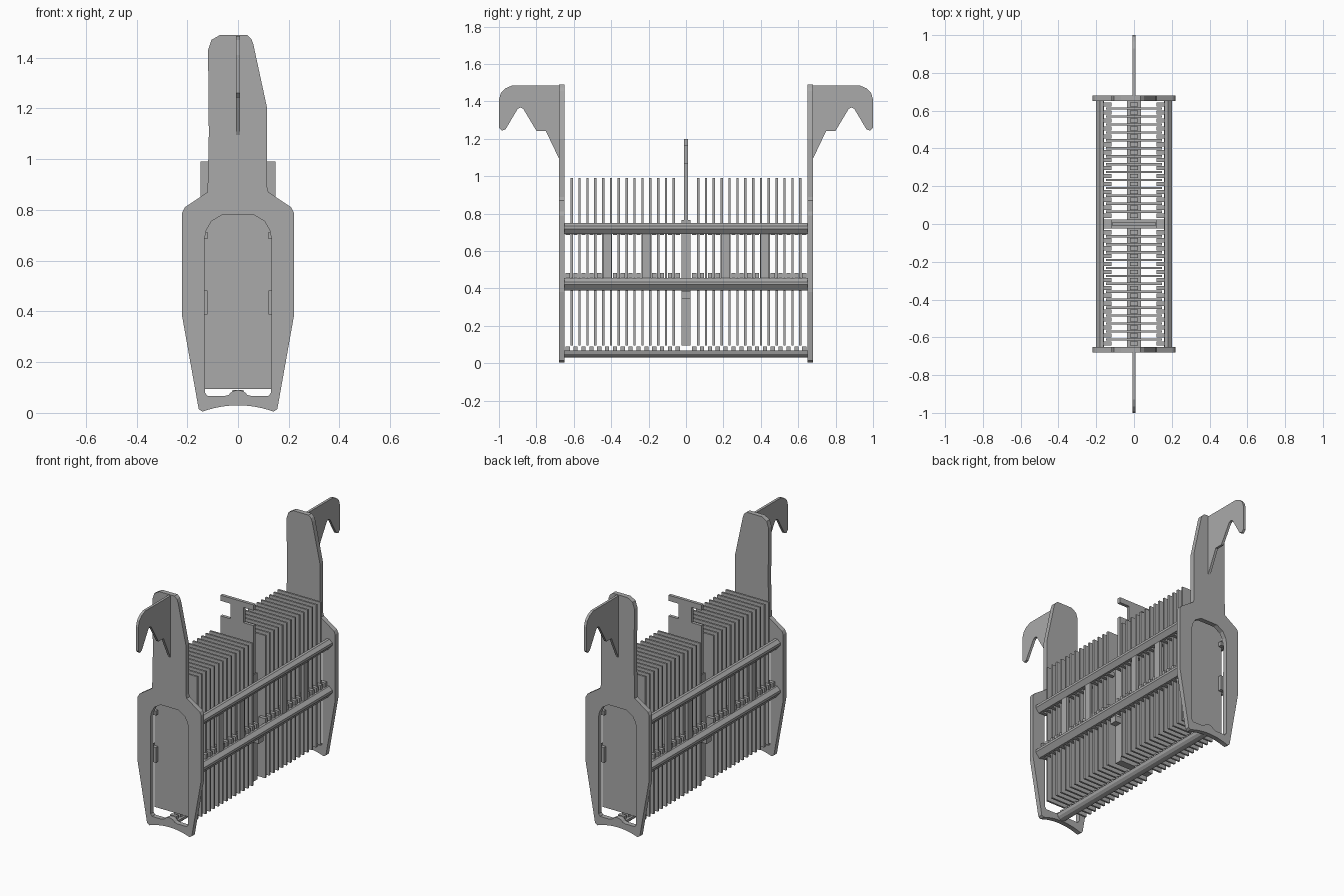
import bpy, bmesh, math
from mathutils import Vector

cube = bpy.data.objects.get("Cube")
if cube:
    bpy.data.objects.remove(cube, do_unlink=True)

grey = bpy.data.materials.new("plain_grey")
grey.use_nodes = True
grey.diffuse_color = (0.4, 0.4, 0.4, 1)
grey.node_tree.nodes["Principled BSDF"].inputs["Base Color"].default_value = (0.4, 0.4, 0.4, 1)


def finish(name, bm):
    bmesh.ops.recalc_face_normals(bm, faces=bm.faces[:])
    mesh = bpy.data.meshes.new(name)
    bm.to_mesh(mesh)
    bm.free()
    mesh.materials.append(grey)
    ob = bpy.data.objects.new(name, mesh)
    bpy.context.collection.objects.link(ob)
    return ob


def prism(name, loops, axis, lo, hi):
    """Extrude outline loops (the later ones are holes) along x or y."""
    bm = bmesh.new()
    for loop in loops:
        vs = [bm.verts.new((lo, a, b) if axis == "x" else (a, lo, b)) for a, b in loop]
        for i, v in enumerate(vs):
            bm.edges.new((vs[i - 1], v))
    normal = Vector((1, 0, 0)) if axis == "x" else Vector((0, 1, 0))
    bmesh.ops.triangle_fill(bm, use_beauty=True, use_dissolve=False,
                            edges=bm.edges[:], normal=normal)
    out = bmesh.ops.extrude_face_region(bm, geom=bm.faces[:])
    verts = [g for g in out["geom"] if isinstance(g, bmesh.types.BMVert)]
    bmesh.ops.translate(bm, verts=verts, vec=normal * (hi - lo))
    return finish(name, bm)


def boxes(name, spans):
    """One object made of boxes given as (x0, x1, y0, y1, z0, z1)."""
    bm = bmesh.new()
    for x0, x1, y0, y1, z0, z1 in spans:
        vs = bmesh.ops.create_cube(bm, size=1)["verts"]
        for v in vs:
            v.co = (x1 if v.co.x > 0 else x0,
                    y1 if v.co.y > 0 else y0,
                    z1 if v.co.z > 0 else z0)
    return finish(name, bm)


def arc(cx, cz, r, start, end, n):
    angles = [math.radians(start + (end - start) * i / n) for i in range(n + 1)]
    return [(cx + r * math.cos(a), cz + r * math.sin(a)) for a in angles]


# End plates: tall handle tab, wide body, arched foot and a window
foot = [(0.14 * t / 6, 0.03 - 0.025 * (t / 6) ** 2) for t in range(-6, 7)]
outline = foot + [
    (0.155, 0.015), (0.22, 0.38), (0.22, 0.79), (0.21, 0.81), (0.12, 0.87),
    (0.115, 0.89), (0.115, 1.2), (0.06, 1.455), (0.052, 1.475), (0.035, 1.49),
    (-0.07, 1.49), (-0.105, 1.47), (-0.118, 1.43), (-0.115, 1.1), (-0.12, 0.87),
    (-0.21, 0.81), (-0.22, 0.79), (-0.22, 0.38), (-0.155, 0.015)]
window = arc(0, 0.045, 0.045, 145, 35, 8) + [
    (0.055, 0.066), (0.12, 0.066), (0.13, 0.08), (0.133, 0.68), (0.125, 0.72),
    (0.105, 0.755), (0.06, 0.782), (-0.06, 0.782), (-0.105, 0.755),
    (-0.125, 0.72), (-0.133, 0.68), (-0.13, 0.08), (-0.12, 0.066), (-0.055, 0.066)]

# Hooks reaching outwards from the tabs
hook = [(0.67, 1.485), (0.93, 1.485), (0.965, 1.47), (0.99, 1.445), (1, 1.41),
        (1, 1.26), (0.985, 1.243), (0.965, 1.25), (0.9, 1.36), (0.885, 1.367),
        (0.87, 1.36), (0.8, 1.243), (0.75, 1.243), (0.67, 1.075)]

for side, word in ((-1, "front"), (1, "back")):
    prism(word + "_end_plate", [outline, window], "y", side * 0.65, side * 0.68)
    prism(word + "_hook", [[(side * y, z) for y, z in hook]], "x", -0.008, 0.008)

# Side rails, their comb teeth and the posts between them
PITCH = 0.042
slots = [s * (0.065 + PITCH * i) for s in (-1, 1) for i in range(14)]
gaps = [s * (0.044 + PITCH * i) for s in (-1, 1) for i in range(15)]
upper = [(0.162, 0.75), (0.18, 0.75), (0.2, 0.733), (0.2, 0.718), (0.178, 0.69), (0.162, 0.69)]
lower = [(0.16, 0.455), (0.178, 0.455), (0.2, 0.435), (0.2, 0.42), (0.175, 0.388), (0.16, 0.388)]


def teeth(x0, x1, z0, z1):
    return [(x0, x1, y - 0.011, y + 0.011, z0, z1) for y in gaps]


for s, word in ((-1, "right"), (1, "left")):
    prism(word + "_upper_rail", [[(s * x, z) for x, z in upper]], "y", -0.65, 0.65)
    prism(word + "_lower_rail", [[(s * x, z) for x, z in lower]], "y", -0.65, 0.65)
    a, b = sorted((s * 0.12, s * 0.168))
    boxes(word + "_upper_teeth", teeth(a, b, 0.685, 0.712))
    boxes(word + "_lower_teeth", teeth(a, b, 0.388, 0.483))
    a, b = sorted((s * 0.16, s * 0.178))
    boxes(word + "_posts", [(a, b, y - 0.022, y + 0.022, 0.44, 0.71)
                            for y in (-0.42, -0.21, 0.21, 0.42)])

# Bottom rail with its teeth
prism("bottom_rail", [arc(0, 0.068, 0.036, 180, 360, 6)], "y", -0.65, 0.65)
boxes("bottom_teeth", teeth(-0.022, 0.022, 0.06, 0.09))

# Stack of thin plates
boxes("thin_plates", [(-0.148, 0.148, y - 0.006, y + 0.006, 0.095, 0.99) for y in slots])

# Central divider with its notched grip
boxes("central_divider", [(-0.12, 0.12, -0.024, 0.024, 0.095, 0.765),
                          (-0.16, 0.16, -0.024, 0.024, 0.345, 0.385)])
grip = [(0.115, 0.75), (0.115, 1.07), (0.045, 1.07), (0.045, 1.165), (0.115, 1.165), (0.115, 1.2)]
prism("divider_grip", [grip + [(-x, z) for x, z in reversed(grip)]], "y", -0.01, 0.01)
